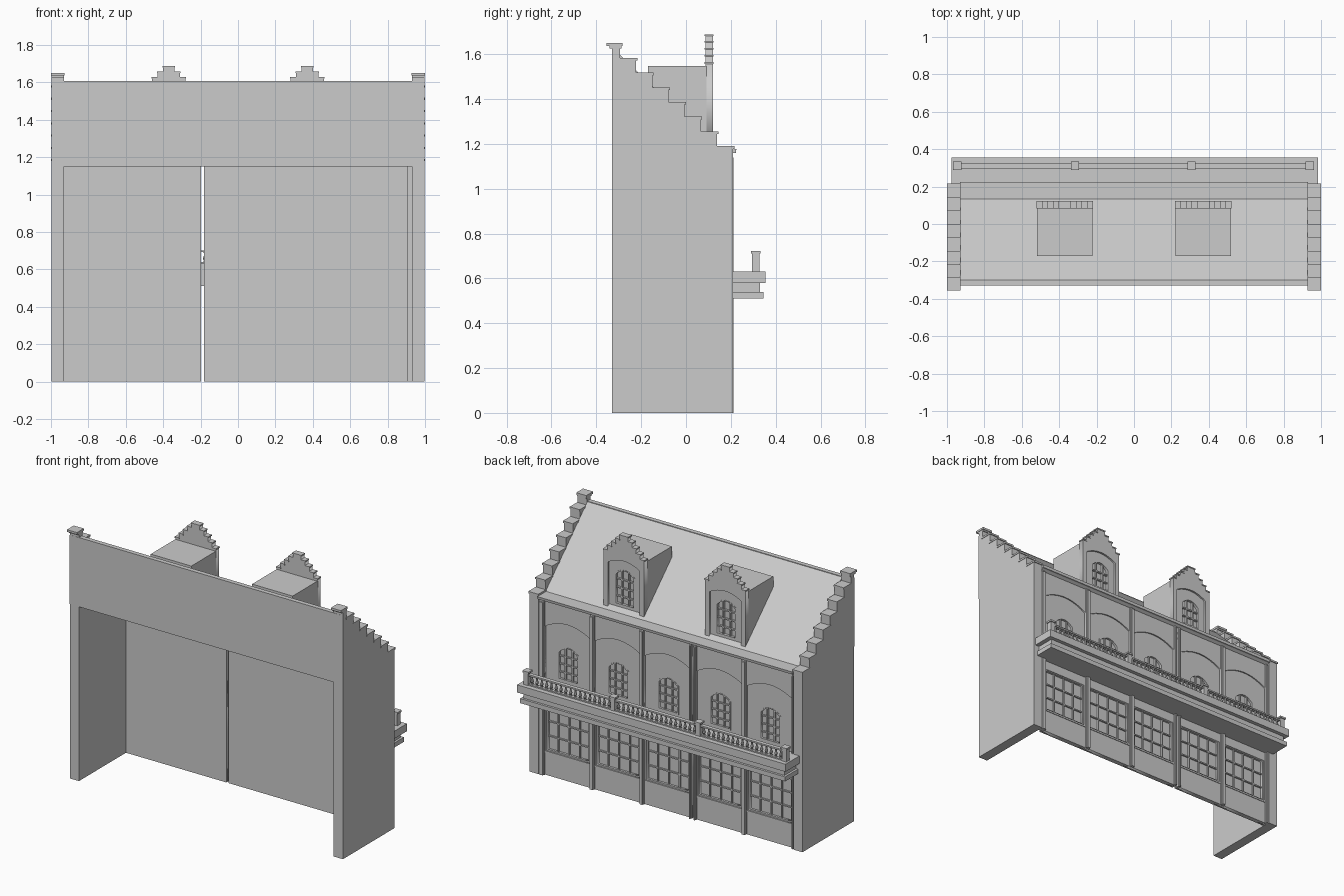
import bpy, bmesh
from mathutils import Matrix, Vector

if "Cube" in bpy.data.objects:
    bpy.data.objects.remove(bpy.data.objects["Cube"])


def finish(name, bm):
    me = bpy.data.meshes.new(name)
    bm.to_mesh(me)
    bm.free()
    ob = bpy.data.objects.new(name, me)
    bpy.context.collection.objects.link(ob)
    return ob


def boxes(name, items):
    """One object from many boxes (x0, x1, y0, y1, z0, z1)."""
    bm = bmesh.new()
    for x0, x1, y0, y1, z0, z1 in items:
        c = Vector(((x0 + x1) / 2, (y0 + y1) / 2, (z0 + z1) / 2))
        m = Matrix.Translation(c) @ Matrix.Diagonal((x1 - x0, y1 - y0, z1 - z0, 1))
        bmesh.ops.create_cube(bm, size=1, matrix=m)
    return finish(name, bm)


def prism(name, profile, x0, x1):
    """Extrude a (y, z) profile along x."""
    bm = bmesh.new()
    f = bm.faces.new([bm.verts.new((x0, y, z)) for y, z in profile])
    g = bmesh.ops.extrude_face_region(bm, geom=[f])["geom"]
    bmesh.ops.translate(bm, vec=(x1 - x0, 0, 0), verts=[v for v in g if isinstance(v, bmesh.types.BMVert)])
    bmesh.ops.recalc_face_normals(bm, faces=bm.faces)
    return finish(name, bm)


def plate(name, outlines, y0, y1):
    """Upright plate from (x, z) outlines; the later outlines are holes."""
    cu = bpy.data.curves.new(name, 'CURVE')
    cu.dimensions, cu.fill_mode, cu.extrude = '2D', 'BOTH', (y1 - y0) / 2
    for pts in outlines:
        sp = cu.splines.new('POLY')
        sp.points.add(len(pts) - 1)
        for p, (x, z) in zip(sp.points, pts):
            p.co = (x, z, 0, 1)
        sp.use_cyclic_u = True
    tmp = bpy.data.objects.new(name, cu)
    bpy.context.collection.objects.link(tmp)
    bpy.context.view_layer.update()
    me = bpy.data.meshes.new_from_object(tmp.evaluated_get(bpy.context.evaluated_depsgraph_get()))
    bpy.data.objects.remove(tmp)
    me.transform(Matrix(((1, 0, 0, 0), (0, 0, -1, (y0 + y1) / 2), (0, 1, 0, 0), (0, 0, 0, 1))))
    ob = bpy.data.objects.new(name, me)
    bpy.context.collection.objects.link(ob)
    return ob


def rect(x0, x1, z0, z1):
    return [(x0, z0), (x1, z0), (x1, z1), (x0, z1)]


def arch(cx, hw, z0, zs, rise, n=12):
    top = [(cx + hw * (1 - 2 * i / n), zs + rise * (1 - (1 - 2 * i / n) ** 2)) for i in range(n + 1)]
    return [(cx - hw, z0), (cx + hw, z0)] + top


def window(name, cx, hw, z0, zs, rise, y, cols, rows):
    """Frame and glazing bars, front face at y."""
    t, b = 0.010, 0.004
    plate(name + "_frame", [arch(cx, hw, z0, zs, rise), arch(cx, hw - t, z0 + t, zs - t * 0.6, rise)], y - 0.02, y)
    bars = []
    for i in range(1, cols):
        k = 2 * i / cols - 1
        bars.append((cx + k * hw - b, cx + k * hw + b, y - 0.02, y - 0.004, z0 + t, zs + rise * (1 - k * k) - t / 2))
    for j in range(1, rows):
        z = z0 + (zs + rise * 0.6 - z0) * j / rows
        bars.append((cx - hw + t, cx + hw - t, y - 0.02, y - 0.005, z - b, z + b))
    boxes(name + "_bars", bars)


# Side walls with stepped gables and coping stones
steps = [(0.21 - 0.072 * k, 1.19 + 0.0655 * k) for k in range(8)]
profile = [(-0.33, 0), (0.21, 0)]
for k, (y, z) in enumerate(steps):
    back = steps[k + 1][0] if k < 7 else -0.33
    profile += [(y, z - 0.008), (back, z - 0.008)]
for s, side in ((-1, "left"), (1, "right")):
    a, b = sorted((s * 0.93, s * 0.997))
    prism(side + "_side_wall", profile, a, b)
    caps = []
    for k, (y, z) in enumerate(steps[:7]):
        caps.append((a - 0.003, b + 0.003, steps[k + 1][0] - 0.005, y + 0.006, z - 0.012, z))
    caps.append((a - 0.003, b + 0.003, -0.355, -0.284, 1.636, 1.65))
    caps.append((a, b, -0.342, -0.288, 1.626, 1.636))
    boxes(side + "_gable_coping", caps)

# Roof with rear wall band and eaves
prism("roof", [(-0.33, 1.15), (0.195, 1.15), (0.21, 1.16), (0.222, 1.16), (0.225, 1.178), (0.135, 1.178),
               (-0.30, 1.603), (-0.30, 1.607), (-0.33, 1.607)], -0.93, 0.93)
boxes("rear_wall_ends", [(-0.997, -0.93, -0.331, -0.32, 1.15, 1.607), (0.93, 0.997, -0.331, -0.32, 1.15, 1.607)])

# Facade backing walls, with the narrow gap between the two groups of bays
boxes("facade_backing", [(-0.93, -0.197, 0.16, 0.172, 0, 1.15), (-0.182, 0.91, 0.16, 0.172, 0, 1.15),
                         (0.91, 0.93, 0.175, 0.19, 0, 1.15)])

# Five facade bays
bays = [(-0.93, -0.563), (-0.563, -0.197), (-0.182, 0.182), (0.182, 0.546), (0.546, 0.91)]
for i, (a, b) in enumerate(bays):
    c, n = (a + b) / 2, f"bay_{i + 1}"
    hw = (b - a) / 2 - 0.016
    # ground floor
    plate(n + "_lower_wall", [rect(a, b, 0, 0.58), rect(c - hw + 0.008, c + hw - 0.008, 0.16, 0.45)], 0.172, 0.192)
    window(n + "_lower_window", c, hw - 0.008, 0.16, 0.45, 0, 0.187, 4, 3)
    boxes(n + "_lower_sill", [(a, b, 0.185, 0.196, 0.148, 0.16)])
    # upper floor
    plate(n + "_upper_wall", [rect(a, b, 0.58, 1.15), arch(c, 0.077, 0.65, 0.84, 0.035)], 0.172, 0.185)
    plate(n + "_arched_surround", [rect(a, b, 0.60, 1.15), arch(c, hw, 0.61, 0.98, 0.05)], 0.185, 0.193)
    window(n + "_upper_window", c, 0.077, 0.65, 0.84, 0.035, 0.187, 3, 4)

# Pilasters: a stepped pair of strips at every bay edge
pil = []
for p0, p1 in ((-0.93, -0.914), (-0.578, -0.548), (-0.215, -0.197), (-0.182, -0.166),
               (0.167, 0.197), (0.531, 0.561), (0.894, 0.93)):
    pil.append((p0, p1, 0.175, 0.202, 0, 1.15))
    pil.append((p0 + 0.005, p1 - 0.005, 0.175, 0.211, 0, 1.14))
boxes("pilasters", pil)

# Balcony slab mouldings
boxes("balcony_slab", [(-0.965, 0.97, 0.19, 0.345, 0.51, 0.54), (-0.95, 0.955, 0.19, 0.33, 0.54, 0.58),
                       (-0.975, 0.985, 0.19, 0.355, 0.58, 0.63)])

# Balustrade posts, rails and turned balusters
posts = (-0.945, -0.315, 0.308, 0.94)
items = [(-0.94, 0.94, 0.299, 0.323, 0.63, 0.638), (-0.94, 0.94, 0.298, 0.324, 0.692, 0.702)]
for x in posts:
    items.append((x - 0.016, x + 0.016, 0.295, 0.327, 0.63, 0.712))
    items.append((x - 0.022, x + 0.022, 0.289, 0.333, 0.71, 0.722))
boxes("balustrade", items)
bm = bmesh.new()
rings = [(0.638, 0.008), (0.646, 0.006), (0.658, 0.011), (0.675, 0.005), (0.683, 0.005), (0.692, 0.009)]
for p, q in zip(posts, posts[1:]):
    for i in range(1, 18):
        x = p + (q - p) * i / 18
        for (z0, r0), (z1, r1) in zip(rings, rings[1:]):
            bmesh.ops.create_cone(bm, cap_ends=False, segments=8, radius1=r0, radius2=r1, depth=z1 - z0,
                                  matrix=Matrix.Translation((x, 0.311, (z0 + z1) / 2)))
finish("balusters", bm)

# Dormers with stepped gables
for cx, side in ((-0.37, "left"), (0.37, "right")):
    n = side + "_dormer"
    boxes(n + "_body", [(cx - 0.148, cx + 0.148, -0.17, 0.092, 1.17, 1.547)])
    levels = [(0.148, 1.565), (0.12, 1.597), (0.09, 1.628), (0.06, 1.659), (0.03, 1.688)]
    right, caps = [], []
    for k, (w, z) in enumerate(levels):
        inner = levels[k + 1][0] if k < 4 else 0
        right.append((w, z - 0.006))
        if inner:
            right.append((inner, z - 0.006))
            for s in (-1, 1):
                lo, hi = sorted((cx + s * (inner - 0.002), cx + s * (w + 0.003)))
                caps.append((lo, hi, 0.083, 0.123, z - 0.008, z))
    caps.append((cx - 0.033, cx + 0.033, 0.083, 0.123, 1.68, 1.688))
    outline = [(cx - 0.148, 1.17), (cx + 0.148, 1.17)]
    outline += [(cx + x, z) for x, z in right] + [(cx - x, z) for x, z in reversed(right)]
    plate(n + "_gable", [outline, arch(cx, 0.116, 1.19, 1.485, 0.035)], 0.086, 0.12)
    boxes(n + "_coping", caps)
    plate(n + "_inner_wall", [arch(cx, 0.118, 1.18, 1.485, 0.037), arch(cx, 0.075, 1.215, 1.42, 0.035)], 0.09, 0.108)
    window(n + "_window", cx, 0.075, 1.215, 1.42, 0.035, 0.11, 3, 4)
